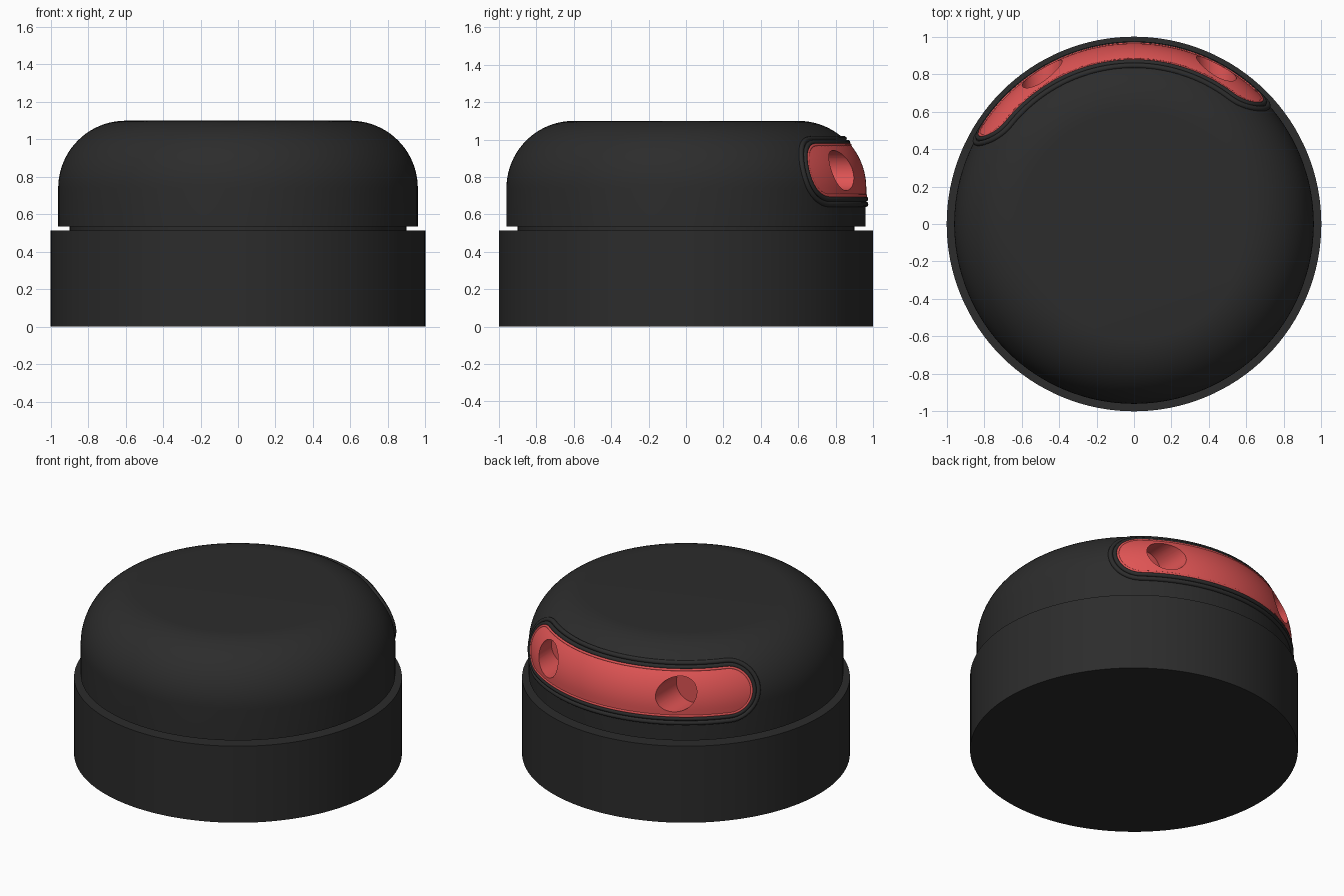
import bpy, bmesh, math
from mathutils import Vector

cube = bpy.data.objects.get("Cube")
if cube:
    bpy.data.objects.remove(cube, do_unlink=True)


def material(name, rgb):
    m = bpy.data.materials.new(name)
    m.use_nodes = True
    m.diffuse_color = (*rgb, 1)
    m.node_tree.nodes["Principled BSDF"].inputs["Base Color"].default_value = (*rgb, 1)
    return m


BLACK = material("charcoal", (0.025, 0.025, 0.025))
RED = material("coral red", (0.75, 0.09, 0.09))

WALL_R, FILLET, SHOULDER = 0.96, 0.36, 0.74    # dome wall, fillet radius, fillet start height
Z_LOW, BAND = 0.70, 0.29                       # band's lower edge and its width on the surface
HALF = BAND / 2
AZ_A, AZ_B = math.radians(44), math.radians(150)


def finish(ob, angle=35):
    bpy.ops.object.select_all(action="DESELECT")
    ob.select_set(True)
    bpy.context.view_layer.objects.active = ob
    bpy.ops.object.shade_smooth_by_angle(angle=math.radians(angle))


def make_object(name, bm, mat):
    bmesh.ops.remove_doubles(bm, verts=bm.verts, dist=1e-5)
    bmesh.ops.recalc_face_normals(bm, faces=bm.faces)
    me = bpy.data.meshes.new(name)
    bm.to_mesh(me)
    bm.free()
    me.materials.append(mat)
    ob = bpy.data.objects.new(name, me)
    bpy.context.collection.objects.link(ob)
    return ob


def lathe(name, profile, mat, steps=128):
    bm = bmesh.new()
    verts = [bm.verts.new((r, 0, z)) for r, z in profile]
    edges = [bm.edges.new(p) for p in zip(verts, verts[1:])]
    bmesh.ops.spin(bm, geom=verts + edges, cent=(0, 0, 0), axis=(0, 0, 1),
                   angle=math.tau, steps=steps, use_merge=True)
    return make_object(name, bm, mat)


def on_dome(az, s, lift=0.0):
    """Point on the dome at an azimuth and a distance s up from the band's lower edge."""
    straight = SHOULDER - Z_LOW
    a = max(0, (s - straight) / FILLET)
    r = WALL_R - FILLET + (FILLET + lift) * math.cos(a)
    z = (Z_LOW + s if s < straight else SHOULDER) + (FILLET + lift) * math.sin(a)
    return Vector((r * math.cos(az), r * math.sin(az), z))


def apply_cuts(ob, cutters):
    bpy.context.view_layer.objects.active = ob
    for c in cutters:
        mod = ob.modifiers.new("hole", "BOOLEAN")
        mod.operation, mod.solver, mod.object = "DIFFERENCE", "EXACT", c
        mod.material_mode = "TRANSFER"
        bpy.ops.object.modifier_apply(modifier=mod.name)


# Base drum and recessed neck
finish(lathe("base", [(0, 0), (1, 0), (1, 0.515), (0, 0.515)], BLACK))
finish(lathe("neck", [(0, 0.50), (0.9, 0.50), (0.9, 0.55), (0, 0.55)], BLACK))

# Dome with rounded shoulder
arc = [(WALL_R - FILLET + FILLET * math.cos(t), SHOULDER + FILLET * math.sin(t))
       for t in (math.pi / 2 * i / 20 for i in range(21))]
dome = lathe("dome", [(0, 0.535), (WALL_R, 0.535)] + arc + [(0, SHOULDER + FILLET)], BLACK)

# Red band: a rounded-end strip lying on the dome
cap = HALF / WALL_R
columns = [(AZ_A + cap * (1 - math.cos(t)), HALF * math.sin(t))
           for t in (math.pi / 2 * i / 12 for i in range(12))]
tail = [(AZ_A + AZ_B - az, h) for az, h in reversed(columns)]
span = AZ_B - AZ_A - 2 * cap
columns += [(AZ_A + cap + span * i / 48, HALF) for i in range(49)] + tail
ROWS = 14
bm = bmesh.new()
grid = [[bm.verts.new(on_dome(az, HALF + h * (2 * j / ROWS - 1), 0.004)) for j in range(ROWS + 1)]
        for az, h in columns]
for a, b in zip(grid, grid[1:]):
    for j in range(ROWS):
        bm.faces.new((a[j], b[j], b[j + 1], a[j + 1]))
bmesh.ops.remove_doubles(bm, verts=bm.verts, dist=1e-5)
bmesh.ops.recalc_face_normals(bm, faces=bm.faces)
if sum(f.normal.y for f in bm.faces) < 0:
    bmesh.ops.reverse_faces(bm, faces=bm.faces)
outer = list(bm.faces)
copy = bmesh.ops.duplicate(bm, geom=list(bm.verts) + list(bm.edges) + outer)
inner = [v for v in copy["geom"] if isinstance(v, bmesh.types.BMVert)]
for v in inner:
    out = Vector((v.co.x, v.co.y, 0)).normalized()
    v.co -= out * 0.012
bmesh.ops.bridge_loops(bm, edges=[e for e in bm.edges if e.is_boundary])
band = make_object("red_band", bm, RED)

# Two round holes drilled straight forward through the band
cutters = []
for x in (0.44, -0.49):
    bpy.ops.mesh.primitive_cylinder_add(vertices=48, radius=0.107, depth=0.5,
                                        location=(x, 0.9, 0.835), rotation=(math.pi / 2, 0, 0))
    c = bpy.context.object
    c.name = "hole_cutter"
    c.hide_render = True
    c.data.materials.append(RED)
    cutters.append(c)
for ob in (dome, band):
    apply_cuts(ob, cutters)
    finish(ob)
for c in cutters:
    bpy.data.objects.remove(c, do_unlink=True)


# Raised beads that run around the band
def bead(name, offset, radius, mat):
    rad = HALF + offset
    pts = []
    for centre, start in ((AZ_B - cap, -1), (AZ_A + cap, 1)):
        for i in range(25):
            t = math.pi * (i / 24 + start / 2)
            pts.append((centre + rad * math.cos(t) / WALL_R, HALF + rad * math.sin(t)))
        far = AZ_A + cap if start < 0 else AZ_B - cap
        last = pts[-1][1]
        pts += [(centre + (far - centre) * i / 40, last) for i in range(1, 40)]
    cu = bpy.data.curves.new(name, "CURVE")
    cu.dimensions = "3D"
    cu.bevel_depth, cu.bevel_resolution = radius, 3
    sp = cu.splines.new("POLY")
    sp.points.add(len(pts) - 1)
    for p, (az, s) in zip(sp.points, pts):
        p.co = (*on_dome(az, s), 1)
    sp.use_cyclic_u = True
    sp.use_smooth = True
    cu.materials.append(mat)
    ob = bpy.data.objects.new(name, cu)
    bpy.context.collection.objects.link(ob)


bead("band_lip", 0.0, 0.009, RED)
bead("inner_bead", 0.018, 0.014, BLACK)
bead("outer_bead", 0.046, 0.015, BLACK)
